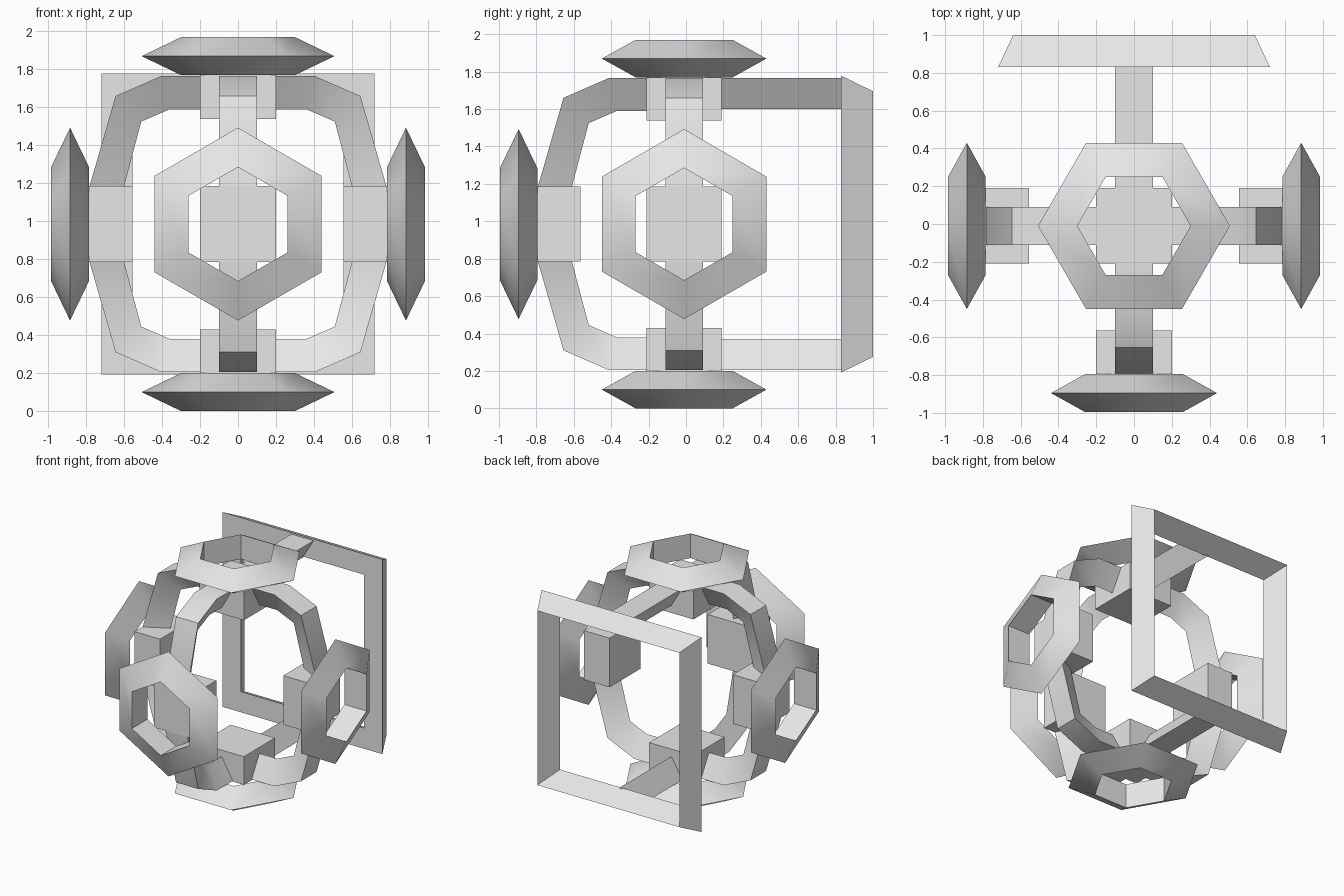
import bpy, bmesh, math
from mathutils import Vector

cube = bpy.data.objects.get("Cube")
if cube:
    bpy.data.objects.remove(cube, do_unlink=True)

HUB = Vector((0, -0.01, 0.985))
X, Y, Z = Vector((1, 0, 0)), Vector((0, 1, 0)), Vector((0, 0, 1))

grey = bpy.data.materials.new("light_grey")
grey.use_nodes = True
grey.diffuse_color = (0.8, 0.8, 0.8, 1)
grey.node_tree.nodes["Principled BSDF"].inputs["Base Color"].default_value = (0.8, 0.8, 0.8, 1)


def loft(name, sections, closed):
    """Skin a run of triangular sections, given relative to the hub."""
    bm = bmesh.new()
    rows = [[bm.verts.new(HUB + p) for p in s] for s in sections]
    for i in range(len(rows) if closed else len(rows) - 1):
        a, b = rows[i], rows[(i + 1) % len(rows)]
        for j in range(3):
            k = (j + 1) % 3
            bm.faces.new((a[j], a[k], b[k], b[j]))
    if not closed:
        bm.faces.new(rows[0])
        bm.faces.new(rows[-1])
    finish(name, bm)


def finish(name, bm):
    bmesh.ops.recalc_face_normals(bm, faces=bm.faces)
    mesh = bpy.data.meshes.new(name)
    bm.to_mesh(mesh)
    bm.free()
    mesh.materials.append(grey)
    obj = bpy.data.objects.new(name, mesh)
    bpy.context.collection.objects.link(obj)
    bpy.ops.object.select_all(action='DESELECT')
    obj.select_set(True)
    bpy.context.view_layer.objects.active = obj
    bpy.ops.object.shade_smooth_by_angle(angle=math.radians(30))


def hex_ring(name, axis, corner):
    """Six-sided ring with a sharp outer rim and a straight bore."""
    side = axis.cross(corner)
    sections = []
    for i in range(6):
        a = i * math.pi / 3
        d = corner * math.cos(a) + side * math.sin(a)
        sections.append([axis * 0.885 + d * 0.508,
                         axis * 0.985 + d * 0.3,
                         axis * 0.785 + d * 0.3])
    loft(name, sections, True)


def block(name, axis):
    """Square block seated behind a ring."""
    bm = bmesh.new()
    bmesh.ops.create_cube(bm, size=1)
    for v in bm.verts:
        scale = Vector([0.23 if abs(c) > 0.5 else 0.4 for c in axis])
        v.co = v.co * scale + axis * 0.67 + HUB
    finish(name, bm)


def strut(name, out, up, outer, inner):
    """Triangular bar: broad outer face, ridge towards the hub."""
    side = out.cross(up) * 0.1
    sections = []
    for (r, h), (ri, hi) in zip(outer, inner):
        edge = out * r + up * h
        sections.append([edge + side, edge - side, out * ri + up * hi])
    loft(name, sections, False)


# rings and their blocks
for label, axis, corner in (("top", Z, X), ("bottom", -Z, X), ("front", -Y, Z),
                            ("left", X, Z), ("right", -X, Z)):
    hex_ring(label + "_ring", axis, corner)
    block(label + "_block", axis)

# bent struts between neighbouring rings, straight ones to the back frame
BEND_OUT = [(0.78, 0.18), (0.782, 0.2), (0.645, 0.675), (0.405, 0.78), (0.18, 0.78)]
BEND_IN = [(0.6, 0.18), (0.6, 0.2), (0.51, 0.54), (0.36, 0.605), (0.18, 0.605)]
BEAM_OUT = [(0.18, 0.78), (0.85, 0.78)]
BEAM_IN = [(0.18, 0.615), (0.85, 0.615)]
for level, up in (("upper", Z), ("lower", -Z)):
    for label, out in (("front", -Y), ("left", X), ("right", -X)):
        strut(f"{level}_{label}_strut", out, up, BEND_OUT, BEND_IN)
    strut(level + "_back_beam", Y, up, BEAM_OUT, BEAM_IN)

# back frame: flat front, ridge pointing backwards
frame = []
for sx, sz in ((1, 1), (-1, 1), (-1, -1), (1, -1)):
    frame.append([Vector((sx * x, y, sz * z)) for x, y, z in
                  ((0.72, 0.84, 0.793), (0.64, 1.01, 0.71), (0.555, 0.84, 0.625))])
loft("back_frame", frame, True)
